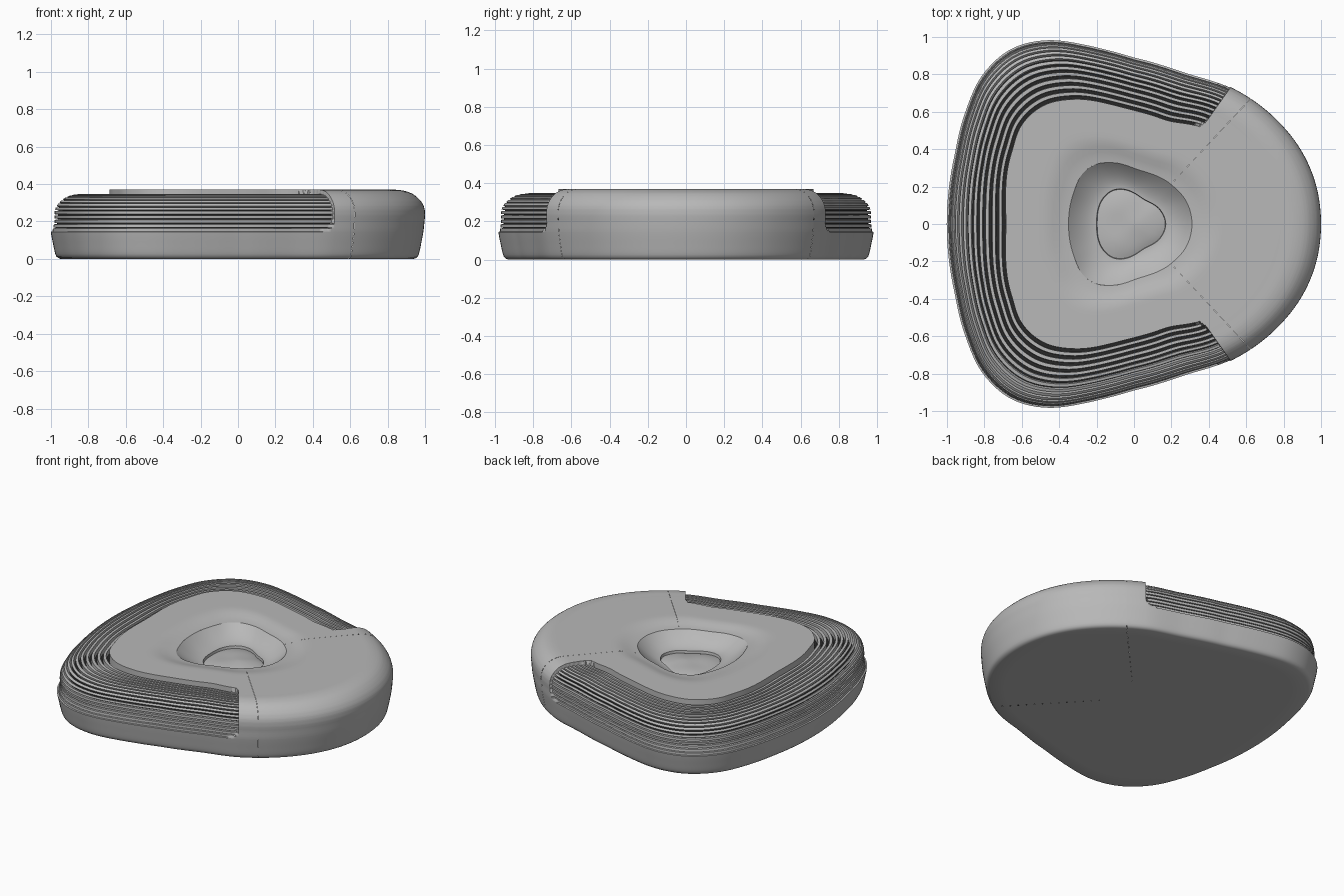
import bpy
import math
from mathutils import Vector

cube = bpy.data.objects.get("Cube")
if cube:
    bpy.data.objects.remove(cube)


def material(name, value):
    mat = bpy.data.materials.new(name)
    mat.use_nodes = True
    colour = (value, value, value, 1)
    mat.diffuse_color = colour
    mat.node_tree.nodes["Principled BSDF"].inputs["Base Color"].default_value = colour
    return mat


grey = material("plain_grey", .48)
dark = material("slot_black", .02)


def curve(xs, ys, x, flat_ends=False):
    """Smooth curve through the points, evaluated at x."""
    last = len(xs) - 1
    x = min(max(x, xs[0]), xs[last])

    def slope(i):
        if flat_ends and i in (0, last):
            return 0
        a, b = max(i - 1, 0), min(i + 1, last)
        return (ys[b] - ys[a]) / (xs[b] - xs[a])

    i = 0
    while i < last - 1 and x > xs[i + 1]:
        i += 1
    h = xs[i + 1] - xs[i]
    t = (x - xs[i]) / h
    e = t * t * (3 - 2 * t)
    return (ys[i] * (1 - e) + ys[i + 1] * e
            + h * slope(i) * t * (1 - t) ** 2 - h * slope(i + 1) * t * t * (1 - t))


def ring(points):
    """Symmetric closed outline from half its points, as radius by angle."""
    angles = [math.atan2(y, x) for x, y in points]
    radii = [math.hypot(x, y) for x, y in points]

    def radius(a):
        return curve(angles, radii, abs(math.remainder(a, math.tau)), True)
    return radius


# Plan outlines, from the rim to the small well
outer = ring([(1, 0), (.97, .22), (.89, .40), (.78, .54), (.52, .73), (.28, .81), (.03, .884),
              (-.12, .925), (-.26, .957), (-.48, .98), (-.66, .93), (-.81, .79), (-.90, .59),
              (-.96, .34), (-.995, 0)])
plate = ring([(.70, 0), (.57, .35), (.36, .515), (.2, .548), (.1, .58), (-.02, .613),
              (-.13, .641), (-.32, .667), (-.48, .635), (-.60, .53), (-.655, .38), (-.685, 0)])
crease = ring([(.31, 0), (.28, .12), (.2, .21), (.03, .288), (-.12, .328), (-.2, .32),
               (-.27, .275), (-.325, .16), (-.35, 0)])
well = ring([(.17, 0), (.145, .07), (.05, .135), (-.1, .185), (-.165, .14), (-.2, 0)])

# Rim section: fraction of the way from plate edge to outline, and height
SECTION = [(0, .37), (.3, .37), (.55, .368), (.75, .352), (.9, .318), (.98, .28), (1, .24),
           (.99, .2), (.97, .145), (.93, .08), (.89, .025), (.86, .008), (.8, 0)]
WIDTH = .3
lengths = [0]
for (v0, z0), (v1, z1) in zip(SECTION, SECTION[1:]):
    lengths.append(lengths[-1] + math.hypot((v1 - v0) * WIDTH, z1 - z0))
RIB_END = lengths[8]
TOTAL = lengths[-1]
RIBS = 16
RIB_ANGLE = math.radians(54.8)


def section(u):
    return (curve(lengths, [p[0] for p in SECTION], u),
            curve(lengths, [p[1] for p in SECTION], u))


# Rows across the rim: position and ribbed depth; ribs get finer down the side
rim_rows = [(0, 0)]
slot_rows = set()
for i in range(RIBS):
    k = i / RIBS
    slot = .48 - .28 * k
    crest = .026 - .017 * k
    floor = crest + .032 - .018 * k
    slot_rows.add(len(rim_rows))
    for part, depth in ((.03, floor), (slot, floor), (slot + .04, crest), (.99, crest)):
        x = (i + part) / RIBS
        rim_rows.append((RIB_END * x * (1.25 - .25 * x), depth))
rim_rows += [(RIB_END, 0)]
rim_rows += [(RIB_END + (TOTAL - RIB_END) * i / 12, 0) for i in range(1, 13)]


def recessed(a, u):
    """Whether a rim position lies in the ribbed recess, which has rounded ends."""
    corner = .07
    gap = (abs(math.remainder(a, math.tau)) - RIB_ANGLE) * .9
    if gap <= 0 or gap >= corner:
        return gap > 0
    inset = corner - math.sqrt(corner ** 2 - (corner - gap) ** 2)
    return inset < u < RIB_END - inset


def rim_point(a, u, depth):
    v, z = section(u)
    v0, z0 = section(u - .003)
    v1, z1 = section(u + .003)
    tangent = Vector(((v1 - v0) * WIDTH, z1 - z0)).normalized()
    # Lower wall flares a little more on the ribbed side
    v += .05 * (1 - math.cos(a)) / 2 * min(1, max(0, (.2 - z) / .05))
    r = plate(a) + v * (outer(a) - plate(a))
    if depth and recessed(a, u):
        r += tangent.y * depth
        z -= tangent.x * depth
    return r, z


MOAT = 12


def shell_column(a):
    # Shallow moat around the bowl, then the plate, rim and underside
    column = []
    for i in range(MOAT):
        t = i / MOAT
        s = min(1, t / .4)
        column.append((crease(a) + t * (plate(a) - crease(a)),
                       .346 + .024 * s * s * (3 - 2 * s)))
    column += [rim_point(a, u, d) for u, d in rim_rows]
    edge = column[-1][0]
    return column + [(edge * k, 0) for k in (.9, .5, .002)]


def slot_face(a, b, row):
    """Whether a shell face between two angles is the floor of a slot."""
    row -= MOAT
    return row in slot_rows and all(
        recessed(angle, rim_rows[r][0]) for angle in (a, b) for r in (row, row + 1))


def bowl_column(a):
    c, w = crease(a), well(a)
    column = [(w * .97, .235), (w, .265)]
    for i in range(1, 15):
        t = i / 14
        column.append((w + t * (c - w), .265 + .081 * t ** 1.7))
    return column


def floor_column(a):
    column = []
    for i in range(13):
        k = max(i / 12, .002)
        r = well(a) * .985 * k
        bump = .004 * math.sin(22 * r * math.cos(a) + 1) * math.cos(26 * r * math.sin(a))
        column.append((r, .268 - .02 * k ** 3 + bump * (1 - k)))
    return column


def loft(name, angles, column, closed=False):
    """Sweep a radial section through the angles and shade it smooth."""
    verts, faces = [], []
    for a in angles:
        points = column(a)
        n = len(points)
        verts += [(r * math.cos(a), r * math.sin(a), z) for r, z in points]
    count = len(angles)
    for c in range(count if closed else count - 1):
        d = (c + 1) % count
        faces += [(c * n + i, c * n + i + 1, d * n + i + 1, d * n + i) for i in range(n - 1)]
    mesh = bpy.data.meshes.new(name)
    mesh.from_pydata(verts, [], faces)
    mesh.materials.append(grey)
    obj = bpy.data.objects.new(name, mesh)
    bpy.context.collection.objects.link(obj)
    bpy.ops.object.select_all(action="DESELECT")
    obj.select_set(True)
    bpy.context.view_layer.objects.active = obj
    bpy.ops.object.shade_smooth_by_angle(angle=math.radians(35))
    return mesh, n - 1


# Ribbed body, with closer columns where the recess ends
SEAM = 47
half = [SEAM + .08, 49, 51, 53, 54.75] + [54.85 + .5 * i for i in range(12)]
half += list(range(62, 180, 2))
body_angles = [math.radians(a) for a in half + [180] + [360 - a for a in reversed(half)]]
body, rows = loft("ribbed_body", body_angles, shell_column)
body.materials.append(dark)
for face in body.polygons:
    c, row = divmod(face.index, rows)
    face.material_index = int(slot_face(body_angles[c], body_angles[c + 1], row))

# Smooth nose panel, parted from the body by a fine seam
loft("nose_panel", [math.radians(SEAM * i / 24) for i in range(-24, 25)], shell_column)

# Central bowl and its slightly uneven floor
full_turn = [math.tau * i / 128 for i in range(128)]
loft("bowl", full_turn, bowl_column, True)
loft("bowl_floor", full_turn, floor_column, True)
